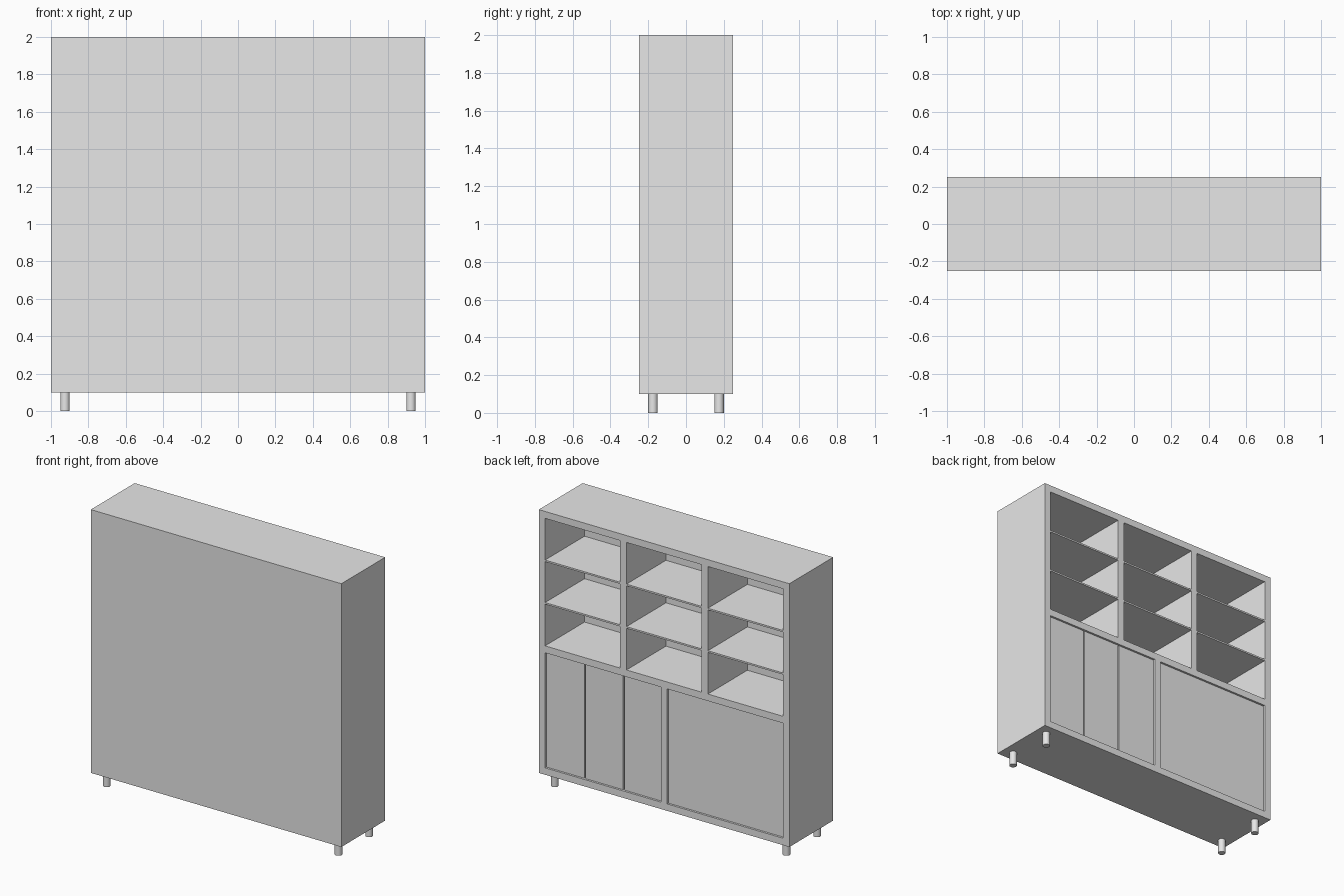
import bpy
import bmesh
from mathutils import Vector

if "Cube" in bpy.data.objects:
    bpy.data.objects.remove(bpy.data.objects["Cube"], do_unlink=True)

grey = bpy.data.materials.new("light_grey")
grey.use_nodes = True
grey.diffuse_color = (0.8, 0.8, 0.8, 1)
grey.node_tree.nodes["Principled BSDF"].inputs["Base Color"].default_value = (0.8, 0.8, 0.8, 1)

# Main dimensions
HALF_W, HALF_D = 1.0, 0.25
BASE, TOP = 0.1, 2.0
T = 0.05                       # board thickness
IN_X = HALF_W - T              # inner half width
BACK = -HALF_D + T             # inner face of the closed wall
FLOOR, CEIL = BASE + T, TOP - T
MID_LOW, MID_HIGH = 0.98, 1.03


def new_object(name, bm):
    mesh = bpy.data.meshes.new(name)
    bm.to_mesh(mesh)
    bm.free()
    mesh.materials.append(grey)
    obj = bpy.data.objects.new(name, mesh)
    bpy.context.collection.objects.link(obj)
    return obj


def add_box(bm, xs, ys, zs):
    """Add a box spanning the given x, y and z ranges."""
    lo, hi = Vector((xs[0], ys[0], zs[0])), Vector((xs[1], ys[1], zs[1]))
    verts = bmesh.ops.create_cube(bm, size=1)["verts"]
    bmesh.ops.scale(bm, vec=hi - lo, verts=verts)
    bmesh.ops.translate(bm, vec=(lo + hi) / 2, verts=verts)


def box(name, xs, ys, zs):
    bm = bmesh.new()
    add_box(bm, xs, ys, zs)
    return new_object(name, bm)


# Compartments: three open bays above, two cupboards below
bay_w = (2 * IN_X - 2 * T) / 3
bays = [(-IN_X + i * (bay_w + T), -IN_X + i * (bay_w + T) + bay_w) for i in range(3)]
wide, narrow = (-IN_X, -T / 2), (T / 2, IN_X)
openings = [(b, (MID_HIGH, CEIL)) for b in bays]
openings += [(c, (FLOOR, MID_LOW)) for c in (wide, narrow)]

# Carcass: a solid block with the compartments cut out of its open side
carcass = box("carcass", (-HALF_W, HALF_W), (-HALF_D, HALF_D), (BASE, TOP))
bm = bmesh.new()
for xs, zs in openings:
    add_box(bm, xs, (BACK, HALF_D + T), zs)
cutter = new_object("compartment_cutter", bm)
cutter.hide_render = True
cutter.hide_viewport = True
cut = carcass.modifiers.new("compartments", "BOOLEAN")
cut.operation = "DIFFERENCE"
cut.solver = "EXACT"
cut.object = cutter
depsgraph = bpy.context.evaluated_depsgraph_get()
carved = bpy.data.meshes.new_from_object(carcass.evaluated_get(depsgraph))
carcass.modifiers.clear()
carcass.data = carved
bpy.data.objects.remove(cutter, do_unlink=True)

# Thin shelves, two in each open bay
row = (CEIL - MID_HIGH) / 3
for i, xs in enumerate(bays):
    for j in (1, 2):
        z = MID_HIGH + j * row
        box(f"shelf_{i + 1}_{j}", xs, (BACK, HALF_D), (z - 0.006, z + 0.006))

# Cupboard doors, set slightly back from the edge
RECESS, GAP = 0.015, 0.005
door_y = (HALF_D - RECESS - 0.02, HALF_D - RECESS)
door_z = (FLOOR, MID_LOW)
box("wide_door", wide, door_y, door_z)
door_w = (narrow[1] - narrow[0]) / 3
for i in range(3):
    left = narrow[0] + i * door_w
    box(f"narrow_door_{i + 1}",
        (left + (GAP if i > 0 else 0), left + door_w - (GAP if i < 2 else 0)),
        door_y, door_z)

# Round legs
for x, side in ((-0.925, "right"), (0.925, "left")):
    for y, end in ((-0.175, "front"), (0.175, "back")):
        bpy.ops.mesh.primitive_cylinder_add(vertices=32, radius=0.025, depth=BASE,
                                            location=(x, y, BASE / 2))
        leg = bpy.context.object
        leg.name = f"{end}_{side}_leg"
        leg.data.materials.append(grey)
        bpy.ops.object.shade_smooth_by_angle()
